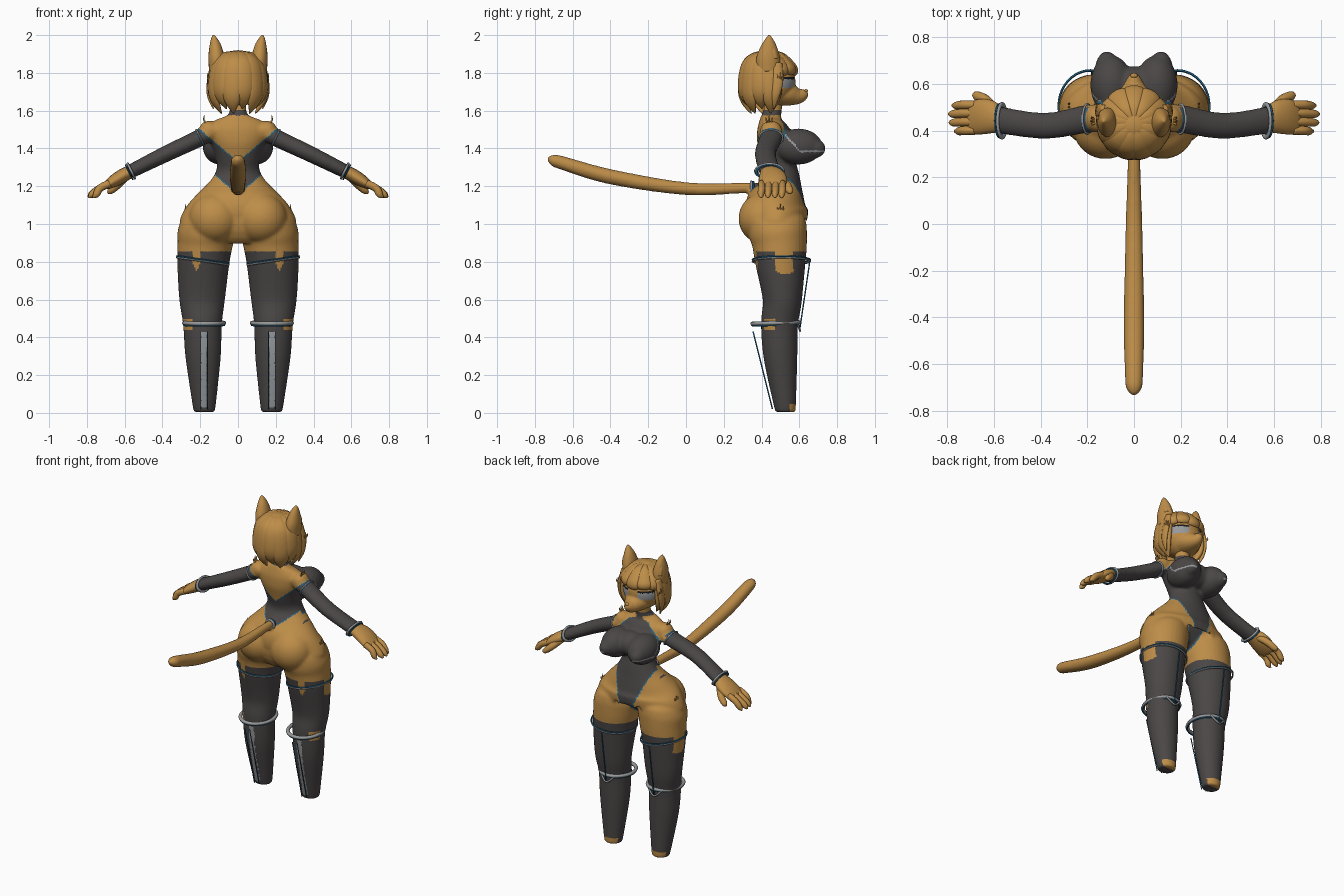
import bpy, bmesh, math
from mathutils import Vector, Matrix

cube = bpy.data.objects.get("Cube")
if cube:
    bpy.data.objects.remove(cube)


def material(name, r, g, b):
    m = bpy.data.materials.new(name)
    m.use_nodes = True
    m.diffuse_color = (r, g, b, 1)
    m.node_tree.nodes["Principled BSDF"].inputs["Base Color"].default_value = (r, g, b, 1)
    return m


FUR = material("tan_fur", .51, .265, .065)
SUIT = material("charcoal_suit", .07, .062, .062)
GREY = material("grey_trim", .31, .32, .33)
BLUE = material("blue_trim", .015, .13, .25)
BLACK = material("black_lash", .01, .01, .012)
PALETTE = [FUR, SUIT, GREY, BLUE, BLACK]


def finish(name, bm, mat):
    bmesh.ops.recalc_face_normals(bm, faces=bm.faces)
    mesh = bpy.data.meshes.new(name)
    bm.to_mesh(mesh)
    bm.free()
    mesh.materials.append(mat)
    mesh.shade_smooth()
    ob = bpy.data.objects.new(name, mesh)
    bpy.context.collection.objects.link(ob)
    return ob


def smooth_path(pts, steps):
    """Catmull-Rom through rows of (x, y, z, width, depth)."""
    rows = []
    for i in range(len(pts) - 1):
        p = [pts[max(i - 1, 0)], pts[i], pts[i + 1], pts[min(i + 2, len(pts) - 1)]]
        for k in range(steps):
            t = k / steps
            rows.append([.5 * (2 * b + (c - a) * t + (2 * a - 5 * b + 4 * c - d) * t * t
                               + (3 * b - a - 3 * c + d) * t ** 3) for a, b, c, d in zip(*p)])
    return rows + [list(pts[-1])]


def sweep(name, pts, side, mat=FUR, n=20, steps=5):
    """Elliptical tube; width runs along side, depth across it."""
    rows = smooth_path(pts, steps)
    pos = [Vector(r[:3]) for r in rows]
    side = Vector(side)
    bm = bmesh.new()
    rings = []
    for i, r in enumerate(rows):
        tan = (pos[min(i + 1, len(pos) - 1)] - pos[max(i - 1, 0)]).normalized()
        nor = tan.cross(side).normalized()
        w, d = max(r[3], .001), max(r[4], .001)
        rings.append([bm.verts.new(pos[i] + side * w * math.cos(a) + nor * d * math.sin(a))
                      for a in (math.tau * k / n for k in range(n))])
    for lo, hi in zip(rings, rings[1:]):
        for k in range(n):
            bm.faces.new((lo[k], lo[(k + 1) % n], hi[(k + 1) % n], hi[k]))
    bm.faces.new(rings[0])
    bm.faces.new(rings[-1])
    return finish(name, bm, mat)


def ball(name, centre, radii, mat=FUR):
    bm = bmesh.new()
    bmesh.ops.create_uvsphere(bm, u_segments=32, v_segments=20, radius=1,
                              matrix=Matrix.Translation(centre) @ Matrix.Diagonal((*radii, 1)))
    return finish(name, bm, mat)


def ring(name, centre, rx, ry, thick, rot, mat):
    bpy.ops.mesh.primitive_torus_add(location=centre, rotation=rot, major_radius=rx, minor_radius=thick,
                                     major_segments=40, minor_segments=8)
    ob = bpy.context.object
    ob.name = name
    ob.scale.y = ry / rx
    ob.data.materials.append(mat)
    ob.data.shade_smooth()


def fuse(name, parts, voxel, soften, rule):
    """Join parts into one skin, then colour its faces by a rule."""
    bpy.ops.object.select_all(action="DESELECT")
    for p in parts:
        p.select_set(True)
    bpy.context.view_layer.objects.active = ob = parts[0]
    bpy.ops.object.join()
    ob.name = name
    rem = ob.modifiers.new("skin", "REMESH")
    rem.mode, rem.voxel_size = "VOXEL", voxel
    soft = ob.modifiers.new("soften", "SMOOTH")
    soft.factor, soft.iterations = .5, soften
    for m in ("skin", "soften"):
        bpy.ops.object.modifier_apply(modifier=m)
    ob.data.materials.clear()
    for m in PALETTE:
        ob.data.materials.append(m)
    for f in ob.data.polygons:
        f.material_index = PALETTE.index(rule(abs(f.center.x), f.center.y, f.center.z))
    ob.data.shade_smooth()


def body_colour(x, y, z):
    # Stockings, with bare toes, worn patches and a back stripe
    if z < .855:
        side_patch = x > .25 and abs(y - .52) < .048 and z > .735 + 6 * (y - .525) ** 2
        back_patch = y < .47 and abs(x - .22) < .02 and z > .75 + 2 * abs(x - .22)
        knee_patch = x > .24 and y < .475 and .44 < z < .5
        toe = z < .045 and y > .55
        if side_patch or back_patch or knee_patch or toe:
            return FUR
        return GREY if .03 < z < .43 and abs(x - .179) < .017 and y < .48 else SUIT
    # Sleeves
    along = (x - .2) * .9 - (z - 1.455) * .44
    if x > .165 and along > 0 and z > 1.2 and y < .52:
        return BLUE if along < .008 else SUIT
    # Bare tail, choker, then bust with a piped line along its side
    if y < .365:
        return FUR
    if z > 1.575:
        return SUIT if z < 1.6 else FUR
    if y > .525 and 1.3 < z < 1.52:
        line = max(1.385, 1.487 - 1.08 * (y - .51))
        return GREY if x > .11 and abs(z - line) < .006 else SUIT
    # High-cut suit with bare shoulders and an open back
    if y > .5:
        edge = min(.02 + (z - .95) * .4, .04 + 1.58 - z) - x
    else:
        edge = min(z - 1.15 - .9 * x, 1.33 + .85 * x - z)
    return FUR if edge < 0 else BLUE if edge < .008 else SUIT


def head_colour(x, y, z):
    if y > .47 and x > .034:
        low = 1.72 + .3 * max(0, .07 - x)
        if low < z < 1.766:
            return GREY
        if 1.766 <= z < 1.779:
            return BLACK
    return FUR


# Torso, legs, arms and tail fused into one skin
X, Y = (1, 0, 0), (0, 1, 0)
parts = [sweep("body", [(0, .52, .945, .06, .05), (0, .5, .97, .2, .12), (0, .48, 1.0, .3, .155),
                        (0, .48, 1.04, .302, .165), (0, .48, 1.1, .268, .165), (0, .495, 1.17, .203, .13),
                        (0, .505, 1.24, .138, .1), (0, .5, 1.3, .112, .087), (0, .485, 1.37, .122, .09),
                        (0, .47, 1.45, .15, .095), (0, .455, 1.51, .16, .08), (0, .45, 1.55, .12, .06),
                        (0, .455, 1.58, .05, .05), (0, .47, 1.66, .045, .045)], X, n=40),
         sweep("tail", [(0, .42, 1.19, .024, .027), (0, .3, 1.19, .026, .028), (0, 0, 1.187, .036, .034),
                        (0, -.4, 1.25, .044, .04), (0, -.66, 1.325, .039, .036), (0, -.71, 1.34, .03, .028),
                        (0, -.734, 1.346, .008, .008)], X),
         ball("bust_cloth", (0, .585, 1.42), (.1, .09, .08))]
for s in (1, -1):
    parts += [
        sweep("leg", [(.178 * s, .525, .004, .056, .054), (.179 * s, .525, .03, .06, .057),
                      (.18 * s, .52, .08, .067, .064), (.185 * s, .5, .3, .094, .09),
                      (.188 * s, .495, .47, .103, .098), (.19 * s, .51, .6, .121, .104),
                      (.183 * s, .5, .8, .139, .134), (.172 * s, .495, .9, .148, .146),
                      (.164 * s, .485, .97, .154, .155), (.155 * s, .48, 1.04, .13, .14),
                      (.14 * s, .48, 1.09, .06, .06)], X, n=32),
        ball("buttock", (.122 * s, .41, 1.03), (.138, .132, .135)),
        ball("bust", (.097 * s, .595, 1.41), (.09, .127, .095)),
        ball("bust_tip", (.115 * s, .66, 1.4), (.052, .08, .057)),
        ball("shoulder", (.155 * s, .45, 1.495), (.052, .058, .052)),
        sweep("arm", [(.12 * s, .45, 1.505, .055, .05), (.2 * s, .45, 1.457, .061, .046),
                      (.38 * s, .42, 1.372, .056, .043), (.575 * s, .445, 1.275, .059, .037)], Y)]
fuse("body", parts, .0085, 9, body_colour)

# Head with a short, deep muzzle
fuse("head", [ball("head", (0, .458, 1.75), (.128, .122, .128)),
              sweep("muzzle", [(0, .48, 1.7, .1, .075), (0, .55, 1.685, .075, .06), (0, .595, 1.678, .046, .043),
                               (0, .628, 1.687, .026, .028), (0, .645, 1.693, .01, .01)], X)],
     .0055, 5, head_colour)
ball("nose", (0, .635, 1.705), (.015, .011, .009))

# Bobbed hair: cap, broad hanging locks and short fringe
ball("hair_cap", (0, .425, 1.778), (.14, .128, .142))


def lock(name, angle, reach, tip_z, width):
    dx, dy = math.sin(angle), math.cos(angle)
    drop = 1.835 - tip_z
    rows = [(.01, 1.905, .2, .01), (.07, 1.892, .65, .018), (.118, 1.84, 1, .026),
            (reach, 1.835 - drop * .45, 1, .026), (reach - .01, 1.835 - drop * .75, .75, .019),
            (reach - .045 * min(1, drop / .2), tip_z, .05, .003)]
    sweep(name, [(r * dx, .435 + r * dy, z, w * width, d) for r, z, w, d in rows],
          (dy, -dx, 0), n=14, steps=4)


for i in range(8):
    lock("hair_lock", math.radians(82 + i * 28), .137, 1.585 + .025 * (i % 2), .055)
for i in range(5):
    lock("fringe_lock", math.radians(-62 + i * 31), .133, 1.778 + .012 * (i % 2), .05)

for s in (1, -1):
    # Ears
    sweep("ear", [(.108 * s, .435, 1.81, .062, .045), (.114 * s, .435, 1.88, .062, .043),
                  (.12 * s, .438, 1.94, .042, .032), (.127 * s, .44, 1.98, .02, .017),
                  (.13 * s, .44, 2.0, .004, .004)], Y)
    sweep("inner_ear", [(.125 * s, .47, 1.88, .022, .026), (.13 * s, .462, 1.92, .018, .02),
                        (.13 * s, .45, 1.965, .004, .004)], Y, n=12)
    # Side lock framing the face
    sweep("side_lock", [(.125 * s, .48, 1.85, .03, .02), (.15 * s, .485, 1.76, .03, .014),
                        (.152 * s, .475, 1.68, .022, .012), (.13 * s, .465, 1.61, .003, .003)], Y, n=12)

    # Hands
    sweep("palm", [(.56 * s, .445, 1.282, .05, .032), (.6 * s, .458, 1.262, .068, .036),
                   (.65 * s, .46, 1.232, .076, .034), (.695 * s, .455, 1.204, .07, .022),
                   (.71 * s, .455, 1.194, .05, .008)], Y)
    for y, tip in ((.4, .768), (.437, .79), (.474, .793), (.51, .778)):
        sweep("finger", [(.68 * s, y, 1.215, .018, .02), (.73 * s, y, 1.19, .019, .02),
                         ((tip - .018) * s, y - .003, 1.157, .017, .018),
                         (tip * s, y - .003, 1.14, .005, .005)], Y, n=12)
    sweep("thumb", [(.595 * s, .485, 1.255, .03, .025), (.635 * s, .53, 1.21, .025, .022),
                    (.675 * s, .548, 1.175, .02, .018), (.69 * s, .55, 1.163, .005, .005)], Y, n=12)

    # Bands on wrists, upper arms, thighs and knees
    lean = (0, math.radians(116) * s, 0)
    ring("wrist_band", (.565 * s, .442, 1.28), .043, .07, .007, lean, GREY)
    ring("wrist_piping", (.576 * s, .442, 1.274), .042, .069, .004, lean, BLUE)
    ring("sleeve_band", (.2 * s, .45, 1.457), .047, .062, .005, lean, GREY)
    ring("thigh_band", (.186 * s, .505, .803), .138, .152, .005, (0, -.14 * s, 0), GREY)
    ring("thigh_piping", (.186 * s, .505, .811), .139, .153, .004, (0, -.14 * s, 0), BLUE)
    ring("knee_band", (.179 * s, .475, .476), .106, .122, .011, (.03, 0, 0), GREY)
    ring("knee_piping", (.179 * s, .475, .464), .107, .123, .004, (.03, 0, 0), BLUE)
    sweep("knee_point", [(.125 * s, .588, .48, .006, .006), (.179 * s, .604, .435, .006, .006),
                         (.233 * s, .588, .48, .006, .006)], Y, GREY, n=8)

    # Thin seams standing off the legs
    sweep("thigh_seam", [(.18 * s, .655, .8, .004, .004), (.18 * s, .602, .44, .004, .004)], X, BLUE, n=6)
    for x in (.161, .197):
        sweep("calf_seam", [(x * s, .355, .43, .002, .004), (x * s, .458, .02, .002, .004)], X, BLUE, n=6)

    # Fur tufts on hips, shoulders and cheeks
    for x, y, z in ((.262, .5, 1.06), (.165, .44, 1.53), (.145, .5, 1.755)):
        for k in (-1, 0, 1):
            sweep("fur_tuft", [(x * s, y + .008 * k, z, .006, .006),
                               ((x + .016) * s, y + .014 * k, z + .02, .005, .005),
                               ((x + .014) * s, y + .018 * k, z + .046 - .01 * abs(k), .001, .001)],
                  Y, n=6, steps=2)

# Band at the tail root
ring("tail_band", (0, .345, 1.19), .03, .033, .007, (math.pi / 2, 0, 0), GREY)
ring("tail_piping", (0, .357, 1.19), .03, .033, .005, (math.pi / 2, 0, 0), BLUE)
